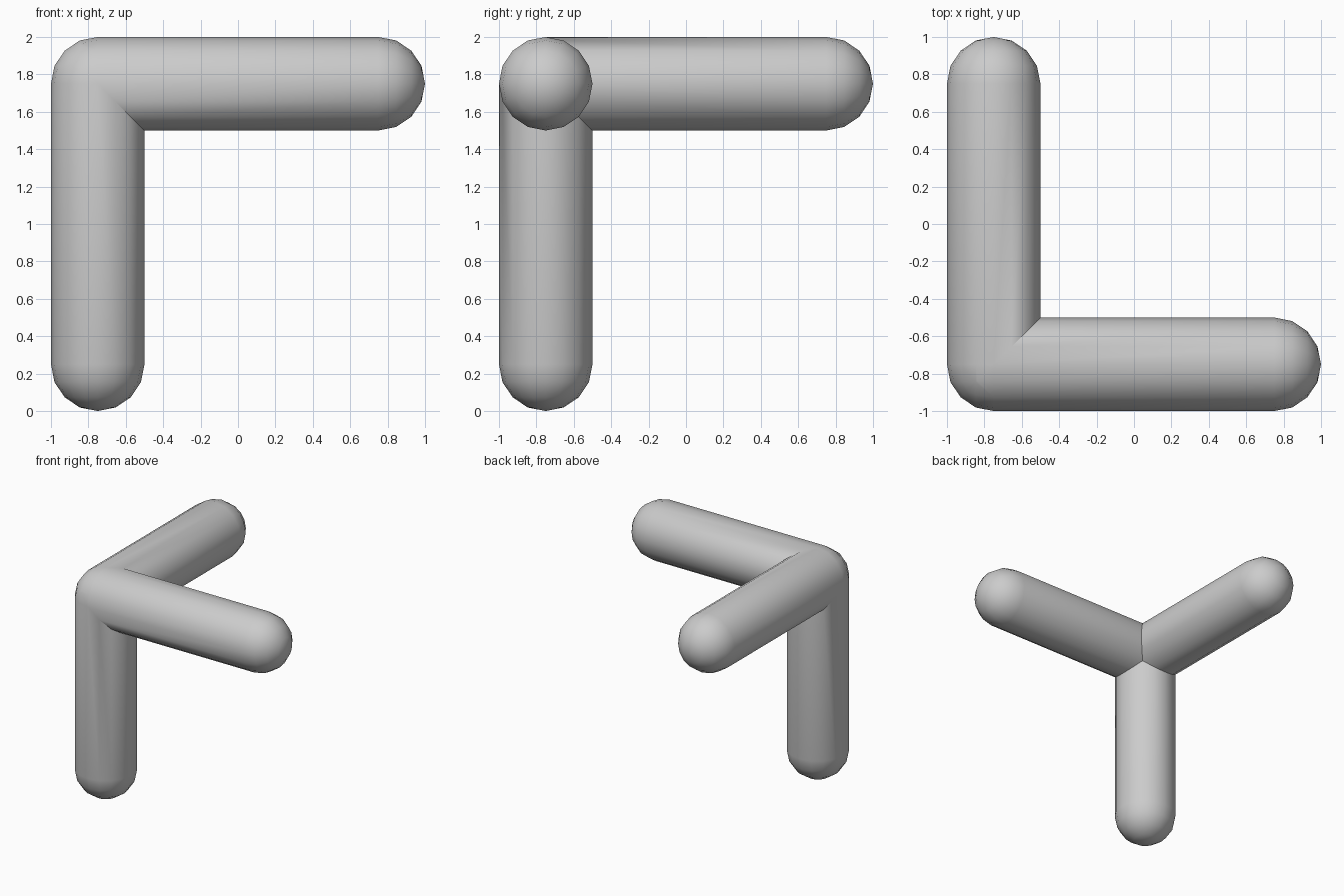
import bpy, bmesh
from math import pi, sin, cos
from mathutils import Vector, Matrix

if "Cube" in bpy.data.objects:
    bpy.data.objects.remove(bpy.data.objects["Cube"])

R, L, SIDES = 0.25, 1.5, 16
CORNER = Vector((-0.75, -0.75, 1.75))


def capsule_arm(bm):
    """Capsule from the origin along +z, mitred where three equal arms meet."""
    n = SIDES // 4
    pts = [(R * cos(a), R * sin(a)) for a in [-pi / 2 + i * pi / 2 / n for i in range(n + 1)]]
    pts += [(x, L - z) for x, z in reversed(pts)]
    pts = [(0.0 if x < 1e-6 else x, z) for x, z in pts]
    vs = [bm.verts.new((x, 0, z)) for x, z in pts]
    es = [bm.edges.new(p) for p in zip(vs, vs[1:])]
    bmesh.ops.spin(bm, geom=vs + es, cent=(0, 0, 0), axis=(0, 0, 1),
                   angle=2 * pi, steps=SIDES, use_duplicate=False)
    bmesh.ops.remove_doubles(bm, verts=bm.verts[:], dist=1e-4)
    # keep only the share of the corner nearest this arm
    for no in ((1, 0, -1), (0, 1, -1)):
        bmesh.ops.bisect_plane(bm, geom=bm.verts[:] + bm.edges[:] + bm.faces[:],
                               plane_co=(0, 0, 0), plane_no=no,
                               dist=1e-5, clear_outer=True)


# three arms: right, back and down from the shared corner
axes = [
    Matrix(((0, 0, 1), (1, 0, 0), (0, 1, 0))),
    Matrix(((1, 0, 0), (0, 0, 1), (0, 1, 0))),
    Matrix(((1, 0, 0), (0, 1, 0), (0, 0, -1))),
]
flip = Matrix(((1, 0, 0), (0, 1, 0), (0, 0, -1)))
axes[0] = flip @ axes[0]
axes[1] = flip @ axes[1]

bm = bmesh.new()
for m in axes:
    part = bmesh.new()
    capsule_arm(part)
    part.transform(Matrix.Translation(CORNER) @ m.to_4x4())
    tmp = bpy.data.meshes.new("tmp")
    part.to_mesh(tmp)
    part.free()
    bm.from_mesh(tmp)
    bpy.data.meshes.remove(tmp)

# weld the mitre seams into one closed surface
bmesh.ops.remove_doubles(bm, verts=bm.verts[:], dist=1e-3)
bmesh.ops.recalc_face_normals(bm, faces=bm.faces[:])
mesh = bpy.data.meshes.new("three_way_corner")
bm.to_mesh(mesh)
bm.free()
obj = bpy.data.objects.new("three_way_corner", mesh)
bpy.context.collection.objects.link(obj)
bpy.context.view_layer.objects.active = obj
obj.select_set(True)
bpy.ops.object.shade_smooth_by_angle(angle=pi / 6)
